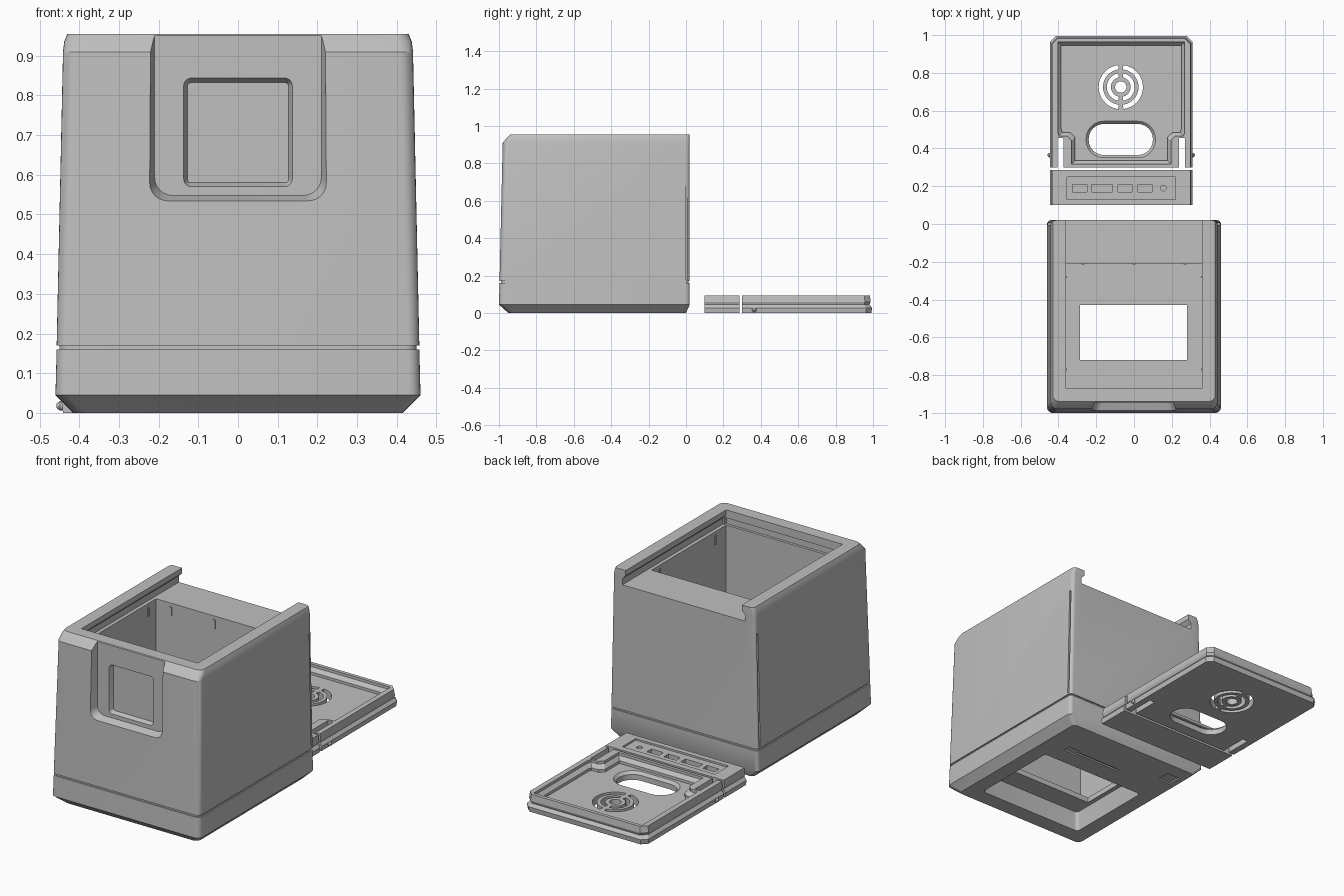
import bpy, bmesh, math

if "Cube" in bpy.data.objects:
    bpy.data.objects.remove(bpy.data.objects["Cube"])

grey = bpy.data.materials.new("light_grey")
grey.diffuse_color = (0.53, 0.53, 0.53, 1)
grey.use_nodes = True
grey.node_tree.nodes["Principled BSDF"].inputs["Base Color"].default_value = grey.diffuse_color


def loft(name, rings):
    """Closed solid through rings of matching 3D points."""
    bm = bmesh.new()
    vs = [[bm.verts.new(p) for p in r] for r in rings]
    n = len(vs[0])
    for a, b in zip(vs, vs[1:]):
        for i in range(n):
            bm.faces.new((a[i], a[(i + 1) % n], b[(i + 1) % n], b[i]))
    bm.faces.new(vs[0][::-1])
    bm.faces.new(vs[-1])
    bmesh.ops.recalc_face_normals(bm, faces=bm.faces[:])
    me = bpy.data.meshes.new(name)
    bm.to_mesh(me)
    bm.free()
    ob = bpy.data.objects.new(name, me)
    me.materials.append(grey)
    bpy.context.collection.objects.link(ob)
    return ob


def rrect(x0, x1, y0, y1, rf, rb, n=6):
    """Rounded rectangle: rf rounds the low-y corners, rb the high-y corners."""
    pts = []
    for cx, cy, r, a0 in ((x0 + rf, y0 + rf, rf, 180), (x1 - rf, y0 + rf, rf, 270),
                          (x1 - rb, y1 - rb, rb, 0), (x0 + rb, y1 - rb, rb, 90)):
        for i in range(n + 1):
            a = math.radians(a0 + 90 * i / n)
            pts.append((cx + r * math.cos(a), cy + r * math.sin(a)))
    return pts


def at_z(pts, z):
    return [(x, y, z) for x, y in pts]


def at_y(pts, y):
    return [(x, y, z) for x, z in pts]


def prism(name, pts, z0, z1):
    return loft(name, [at_z(pts, z0), at_z(pts, z1)])


def box(name, x0, x1, y0, y1, z0, z1):
    return prism(name, [(x0, y0), (x1, y0), (x1, y1), (x0, y1)], z0, z1)


def circle(cx, cy, r, a0=0, a1=360, n=32):
    return [(cx + r * math.cos(math.radians(a0 + (a1 - a0) * i / n)),
             cy + r * math.sin(math.radians(a0 + (a1 - a0) * i / n)))
            for i in range(n + (a1 - a0 < 360))]


def cut(ob, cutters):
    for c in cutters:
        m = ob.modifiers.new("cut", 'BOOLEAN')
        m.operation, m.solver, m.object = 'DIFFERENCE', 'EXACT', c
        bpy.context.view_layer.objects.active = ob
        bpy.ops.object.modifier_apply(modifier=m.name)
        bpy.data.objects.remove(c)


def smooth(ob):
    bpy.ops.object.select_all(action='DESELECT')
    ob.select_set(True)
    bpy.context.view_layer.objects.active = ob
    bpy.ops.object.shade_smooth_by_angle(angle=math.radians(25))


# Tapered bin body: z, half width, front y, back y, corner radius
sections = [(0, .415, -.95, .0, .03), (.045, .46, -1.0, .02, .03),
            (.16, .457, -.997, .02, .03), (.16, .45, -.99, .013, .03),
            (.17, .45, -.99, .013, .03), (.17, .457, -.997, .02, .03),
            (.91, .441, -.98, .02, .035), (.935, .438, -.96, .02, .035),
            (.955, .43, -.94, .02, .035)]
body = loft("bin_body", [at_z(rrect(-h, h, a, b, r, .02), z) for z, h, a, b, r in sections])

# Dovetail slide channel open at the back
dovetail = [(-.38, .87), (.38, .87), (.38, .905), (.36, .925), (.36, 1), (-.36, 1), (-.36, .925), (-.38, .905)]
body_cuts = [loft("channel", [at_y(dovetail, -.87), at_y(dovetail, .1)]),
             box("channel_front", -.37, .37, -.885, -.8, .87, .91),
             # Inner chamber, floor opening and underside recess
             box("chamber", -.36, .36, -.87, -.21, .13, .9),
             box("floor_opening", -.285, .28, -.72, -.43, .05, .2),
             loft("underside", [at_z(rrect(-.33, .33, -.86, -.34, .02, .02), -.01),
                                at_z(rrect(-.31, .31, -.84, -.36, .02, .02), .1)])]


# Sloped front recess and its square inset panel
def recess(half, low, y):
    return at_y(rrect(-half, half, low, 1.1, .045, .01), y)


body_cuts += [loft("front_recess", [recess(.232, .525, -1.02), recess(.21, .548, -.944)]),
              loft("inset_panel", [at_y(rrect(-.139, .139, .568, .846, .02, .02), -.95),
                                   at_y(rrect(-.137, .137, .57, .844, .02, .02), -.944),
                                   at_y(rrect(-.127, .127, .58, .832, .008, .008), -.92)])]
# Seams on the back corners
for s in (-1, 1):
    a, b = sorted((s * .438, s * .5))
    body_cuts.append(box("seam", a, b, -.004, .006, .18, .81))
# Shallow marks on the underside
body_cuts += [box("slot_mark", -.08, .2, -.23, -.215, -.01, .008),
              box("slot_mark_wide", .2, .28, -.245, -.20, -.01, .008),
              box("square_mark", -.38, -.30, -.16, -.08, -.01, .008)]
cut(body, body_cuts)
smooth(body)

# Small stops on the chamber walls
for x in (-.27, 0, .27):
    box("rear_stop", x - .008, x + .008, -.215, -.207, .8, .85)
for s in (-1, 1):
    for y in (-.28, -.77):
        box("side_stop", s * .36 - .005, s * .36 + .005, y - .006, y + .006, .8, .85)

# Shared edge steps of lid and control strip: z, inset
CX, HW = -.0675, .3775
steps = [(0, .004), (.028, 0), (.045, .014), (.06, .008), (.095, .012)]


# Lid with clipped far corners
def lid_ring(z, d):
    x0, x1, y1, c = CX - HW + d, CX + HW - d, .995 - d, .03
    return at_z([(x0, .30), (x1, .30), (x1, y1 - c), (x1 - c, y1), (x0 + c, y1), (x0, y1 - c)], z)


lid = loft("lid", [lid_ring(z, d) for z, d in steps])


def tray(o, z):
    half = [(.245 + o, .335 - o), (.245 + o, .46 - o), (.27 + o, .485 - o),
            (.312 + o, .485 - o), (.318 + o, .505 - o), (.318 + o, .945 + o)]
    return at_z([(CX + x, y) for x, y in half] + [(CX - x, y) for x, y in half[::-1]], z)


lid_cuts = [loft("tray", [tray(0, .045), tray(0, .06), tray(.018, .08), tray(.018, .11)])]
# Clip slots
for s in (-1, 1):
    x = CX + s * .322
    lid_cuts.append(box("clip_slot", x - .016, x + .016, .2, .455, -.01, .11))
# Oval finger hole
lid_cuts.append(loft("finger_hole", [at_z(rrect(-.24, .10, .365, .53, .08, .08), -.01),
                                     at_z(rrect(-.24, .10, .365, .53, .08, .08), .03),
                                     at_z(rrect(-.255, .115, .35, .545, .094, .094), .046),
                                     at_z(rrect(-.255, .115, .35, .545, .094, .094), .06)]))
# Round vent of two split rings and a centre hole
lid_cuts.append(prism("vent_centre", circle(-.07, .725, .03), -.01, .06))
for r0, r1 in ((.052, .074), (.094, .117)):
    gap = math.degrees(math.asin(.014 / r1))
    for a in (-90, 90):
        arc = circle(-.07, .725, r1, a + gap, a + 180 - gap)
        arc += circle(-.07, .725, r0, a + gap, a + 180 - gap)[::-1]
        lid_cuts.append(prism("vent_ring", arc, -.01, .06))
cut(lid, lid_cuts)
smooth(lid)

# Hinge pins on the lid sides
for s in (-1, 1):
    x = CX + s * HW
    pin = [(x + s * o, .365 + r * math.cos(t * math.pi / 8), .018 + r * math.sin(t * math.pi / 8))
           for o, r in ((-.02, .012), (.004, .012), (.012, .006)) for t in range(16)]
    smooth(loft("lid_pin", [pin[:16], pin[16:32], pin[32:]]))

# Control strip with recessed panel and ports
strip = loft("control_strip", [at_z([(CX - HW + d, .10), (CX + HW - d, .10),
                                     (CX + HW - d, .285), (CX - HW + d, .285)], z) for z, d in steps])
strip_cuts = [box("panel", -.355, .22, .13, .25, .085, .11)]
for x0, x1 in ((-.325, -.25), (-.225, -.115), (-.085, -.01), (.02, .095)):
    strip_cuts.append(box("port", x0, x1, .17, .21, .06, .11))
strip_cuts.append(prism("round_port", circle(.155, .19, .015), .06, .11))
cut(strip, strip_cuts)
smooth(strip)
